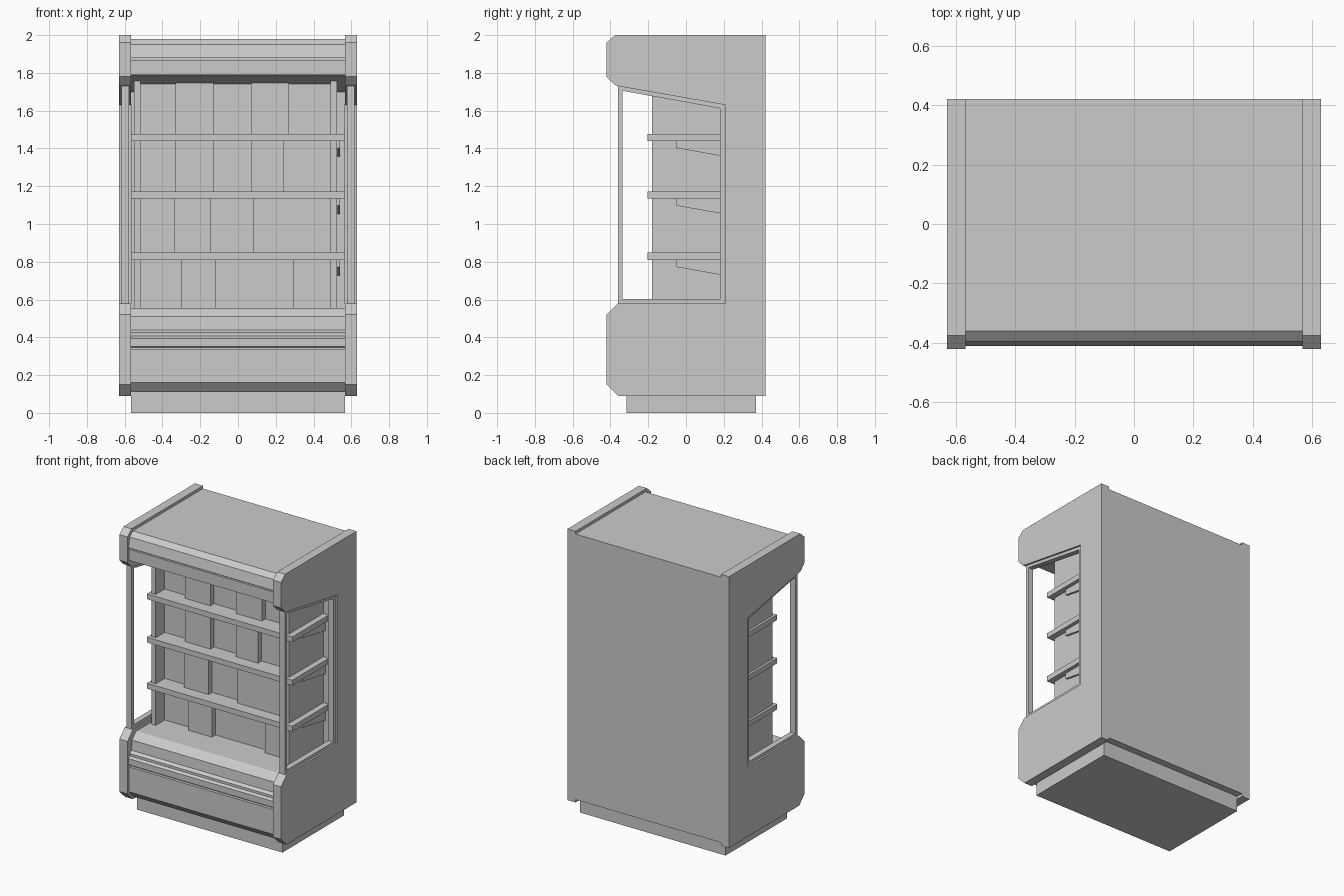
import bpy
import bmesh

old = bpy.data.objects.get("Cube")
if old:
    bpy.data.objects.remove(old, do_unlink=True)

grey = bpy.data.materials.new("light grey")
grey.use_nodes = True
colour = (0.6, 0.6, 0.6, 1)
grey.diffuse_color = colour
grey.node_tree.nodes["Principled BSDF"].inputs["Base Color"].default_value = colour


def finish(name, bm):
    bmesh.ops.recalc_face_normals(bm, faces=bm.faces)
    mesh = bpy.data.meshes.new(name)
    bm.to_mesh(mesh)
    bm.free()
    mesh.materials.append(grey)
    obj = bpy.data.objects.new(name, mesh)
    bpy.context.collection.objects.link(obj)
    return obj


def extrude(name, profile, x0, x1):
    """Extrude a (y, z) side profile from x0 to x1."""
    bm = bmesh.new()
    face = bm.faces.new([bm.verts.new((x0, y, z)) for y, z in profile])
    out = bmesh.ops.extrude_face_region(bm, geom=[face])
    moved = [v for v in out["geom"] if isinstance(v, bmesh.types.BMVert)]
    bmesh.ops.translate(bm, verts=moved, vec=(x1 - x0, 0, 0))
    return finish(name, bm)


def box(name, x0, x1, y0, y1, z0, z1):
    return extrude(name, [(y0, z0), (y1, z0), (y1, z1), (y0, z1)], x0, x1)


def ring(name, outer, inner, x0, x1):
    """Flat frame between two matching (y, z) loops."""
    bm = bmesh.new()
    loops = [[bm.verts.new((x, y, z)) for y, z in pts]
             for x, pts in ((x0, outer), (x1, outer), (x1, inner), (x0, inner))]
    n = len(outer)
    for k in range(4):
        a, b = loops[k], loops[(k + 1) % 4]
        for i in range(n):
            j = (i + 1) % n
            bm.faces.new((a[i], a[j], b[j], b[i]))
    return finish(name, bm)


INNER, OUTER, BACK = 0.567, 0.63, 0.42
WALL = 0.2  # front of the inside back wall


def ceiling(y):
    return 1.73 - 0.15 * y


# Cabinet body: hood, back and lower front in one profile
extrude("cabinet_body", [
    (BACK, 0.11), (BACK, 1.98), (-0.36, 1.98), (-0.395, 1.95),
    (-0.41, 1.88), (-0.39, 1.88), (-0.39, 1.868), (-0.405, 1.868),
    (-0.405, 1.79), (WALL, ceiling(WALL)),
    (WALL, 0.555), (-0.32, 0.555), (-0.335, 0.545), (-0.37, 0.51),
    (-0.375, 0.44), (-0.395, 0.425), (-0.395, 0.408), (-0.41, 0.395),
    (-0.41, 0.352), (-0.385, 0.345), (-0.385, 0.335), (-0.405, 0.335),
    (-0.405, 0.16), (-0.36, 0.11)], -INNER, INNER)

# Plinth
box("plinth", -INNER, INNER, -0.315, 0.37, 0, 0.12)

# End panels with a window opening and its frame
panel = [(BACK, 0.09), (BACK, 2), (-0.375, 2), (-0.42, 1.96),
         (-0.42, 1.78), (-0.38, 1.738), (-0.36, 1.73), (0.21, 1.63),
         (0.21, 0.58), (-0.36, 0.58), (-0.42, 0.52), (-0.42, 0.15),
         (-0.36, 0.09)]
frame_outer = [(-0.36, 1.73), (0.21, 1.63), (0.21, 0.58), (-0.36, 0.58)]
frame_inner = [(-0.335, 1.705), (0.18, 1.612), (0.18, 0.603), (-0.335, 0.603)]
for side, s in (("left", 1), ("right", -1)):
    extrude(side + "_end_panel", panel, s * INNER, s * OUTER)
    ring(side + "_window_frame", frame_outer, frame_inner, s * 0.577, s * 0.617)

# Upright dividers inside the windows
divider = [(-0.18, 0.55), (WALL + 0.01, 0.55),
           (WALL + 0.01, ceiling(WALL) + 0.01), (-0.18, ceiling(-0.18) + 0.01)]
extrude("left_divider", divider, 0.49, 0.525)
extrude("right_divider", divider, -0.55, -0.515)

# Shelves with tapered brackets
shelves = [(0.81, 0.848), (1.135, 1.172), (1.44, 1.477)]
for i, (z0, z1) in enumerate(shelves, 1):
    box(f"shelf_{i}", -INNER, INNER, -0.205, WALL + 0.01, z0, z1)
    extrude(f"shelf_bracket_{i}",
            [(-0.05, z0), (-0.05, z0 - 0.038), (WALL, z0 - 0.082), (WALL, z0)],
            0.525, 0.54)

# Stocked goods: a recessed block per row with boxes standing proud of it
rows = [
    (0.55, 0.81, [(-0.30, -0.12), (0.295, 0.49)]),
    (0.848, 1.135, [(-0.335, -0.145), (0.08, 0.49)]),
    (1.172, 1.44, [(-0.33, -0.13), (0.07, 0.24)]),
    (1.477, None, [(-0.33, -0.13), (0.07, 0.27)]),
]
for i, (z0, z1, spans) in enumerate(rows, 1):
    def goods(name, x0, x1, y):
        back = WALL + 0.01
        tops = (z1, z1) if z1 else (ceiling(y) + 0.005, ceiling(back) + 0.005)
        extrude(name, [(y, z0), (back, z0), (back, tops[1]), (y, tops[0])], x0, x1)

    goods(f"goods_row_{i}", -0.515, 0.49, -0.08)
    for j, (x0, x1) in enumerate(spans, 1):
        goods(f"goods_box_{i}_{j}", x0, x1, -0.12)
